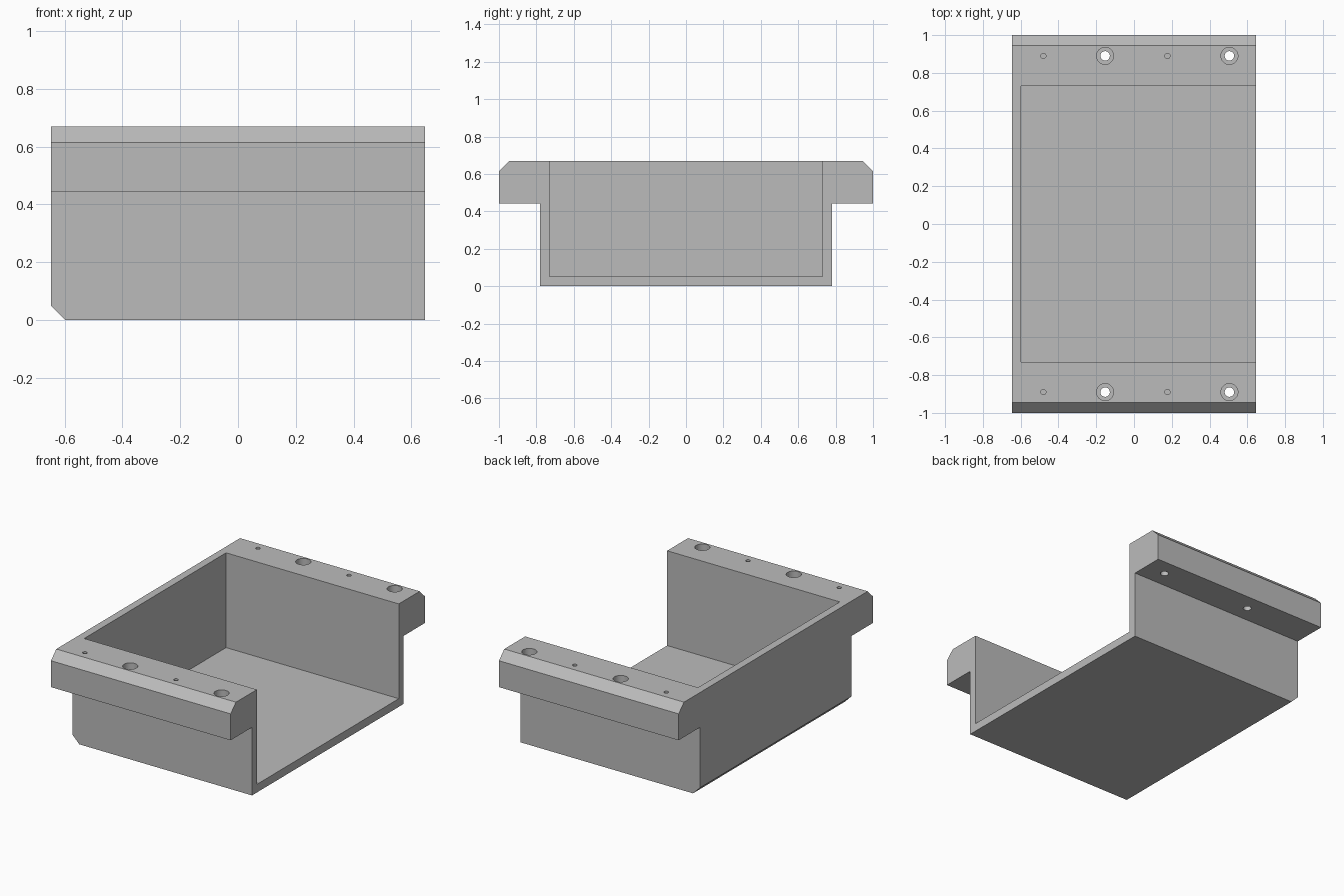
import bpy
import bmesh
from mathutils import Matrix, Vector

cube = bpy.data.objects.get("Cube")
if cube:
    bpy.data.objects.remove(cube, do_unlink=True)

# Main dimensions
HALF_X, HALF_Y, HEIGHT = 0.647, 1.0, 0.67
BODY_Y, FLANGE_Z = 0.78, 0.443
WALL, CHAMFER = 0.05, 0.055
HOLE_Y = 0.89

grey = bpy.data.materials.new("plain grey")
grey.diffuse_color = (0.5, 0.5, 0.5, 1)
grey.use_nodes = True
grey.node_tree.nodes["Principled BSDF"].inputs["Base Color"].default_value = (0.5, 0.5, 0.5, 1)


def add_object(name, bm):
    bmesh.ops.recalc_face_normals(bm, faces=bm.faces)
    mesh = bpy.data.meshes.new(name)
    bm.to_mesh(mesh)
    bm.free()
    mesh.materials.append(grey)
    obj = bpy.data.objects.new(name, mesh)
    bpy.context.collection.objects.link(obj)
    return obj


def prism(name, points, direction):
    bm = bmesh.new()
    face = bm.faces.new([bm.verts.new(p) for p in points])
    new = bmesh.ops.extrude_face_region(bm, geom=[face])["geom"]
    moved = [v for v in new if isinstance(v, bmesh.types.BMVert)]
    bmesh.ops.translate(bm, verts=moved, vec=Vector(direction))
    return add_object(name, bm)


def add_cylinder(bm, x, y, radius, bottom, top):
    place = Matrix.Translation((x, y, (bottom + top) / 2))
    bmesh.ops.create_cone(bm, cap_ends=True, segments=32, radius1=radius,
                          radius2=radius, depth=top - bottom, matrix=place)


def cut(target, cutter):
    cutter.hide_render = True
    cutter.hide_viewport = True
    mod = target.modifiers.new(cutter.name, 'BOOLEAN')
    mod.operation = 'DIFFERENCE'
    mod.solver = 'EXACT'
    mod.object = cutter


# Tray body with two side flanges, as one mirrored section
half = [(BODY_Y, 0), (BODY_Y, FLANGE_Z), (HALF_Y, FLANGE_Z),
        (HALF_Y, HEIGHT - CHAMFER), (HALF_Y - CHAMFER, HEIGHT)]
section = half + [(-y, z) for y, z in reversed(half)]
tray = prism("flanged_tray", [(-HALF_X, y, z) for y, z in section], (2 * HALF_X, 0, 0))

# Cavity, open at the top and at the left end
inner = BODY_Y - WALL
rim = [(-HALF_X + WALL, -inner), (1, -inner), (1, inner), (-HALF_X + WALL, inner)]
cut(tray, prism("cavity_cutter", [(x, y, WALL + 0.003) for x, y in rim], (0, 0, 1)))

# Sloped lower edge of the closed end
slope = [(-HALF_X - 0.05, 0.1), (-HALF_X - 0.05, -0.05), (-HALF_X + 0.1, -0.05)]
cut(tray, prism("lower_edge_cutter", [(x, -1.2, z) for x, z in slope], (0, 2.4, 0)))

# Counterbored bolt holes and small blind pin holes
bores, bolts = bmesh.new(), bmesh.new()
for y in (-HOLE_Y, HOLE_Y):
    for x in (-0.153, 0.505):
        add_cylinder(bores, x, y, 0.045, HEIGHT - 0.12, 0.8)
        add_cylinder(bolts, x, y, 0.025, 0.3, 0.75)
    for x in (-0.48, 0.177):
        add_cylinder(bores, x, y, 0.014, HEIGHT - 0.12, 0.8)
cut(tray, add_object("counterbore_cutter", bores))
cut(tray, add_object("bolt_hole_cutter", bolts))

# Bake the cuts and remove the cutters
bpy.context.view_layer.update()
graph = bpy.context.evaluated_depsgraph_get()
baked = bpy.data.meshes.new_from_object(tray.evaluated_get(graph))
cutters = [m.object for m in tray.modifiers]
tray.modifiers.clear()
tray.data = baked
for c in cutters:
    bpy.data.objects.remove(c, do_unlink=True)

# Smooth the hole walls, keep the edges sharp
bpy.ops.object.select_all(action='DESELECT')
tray.select_set(True)
bpy.context.view_layer.objects.active = tray
bpy.ops.object.shade_smooth_by_angle()
